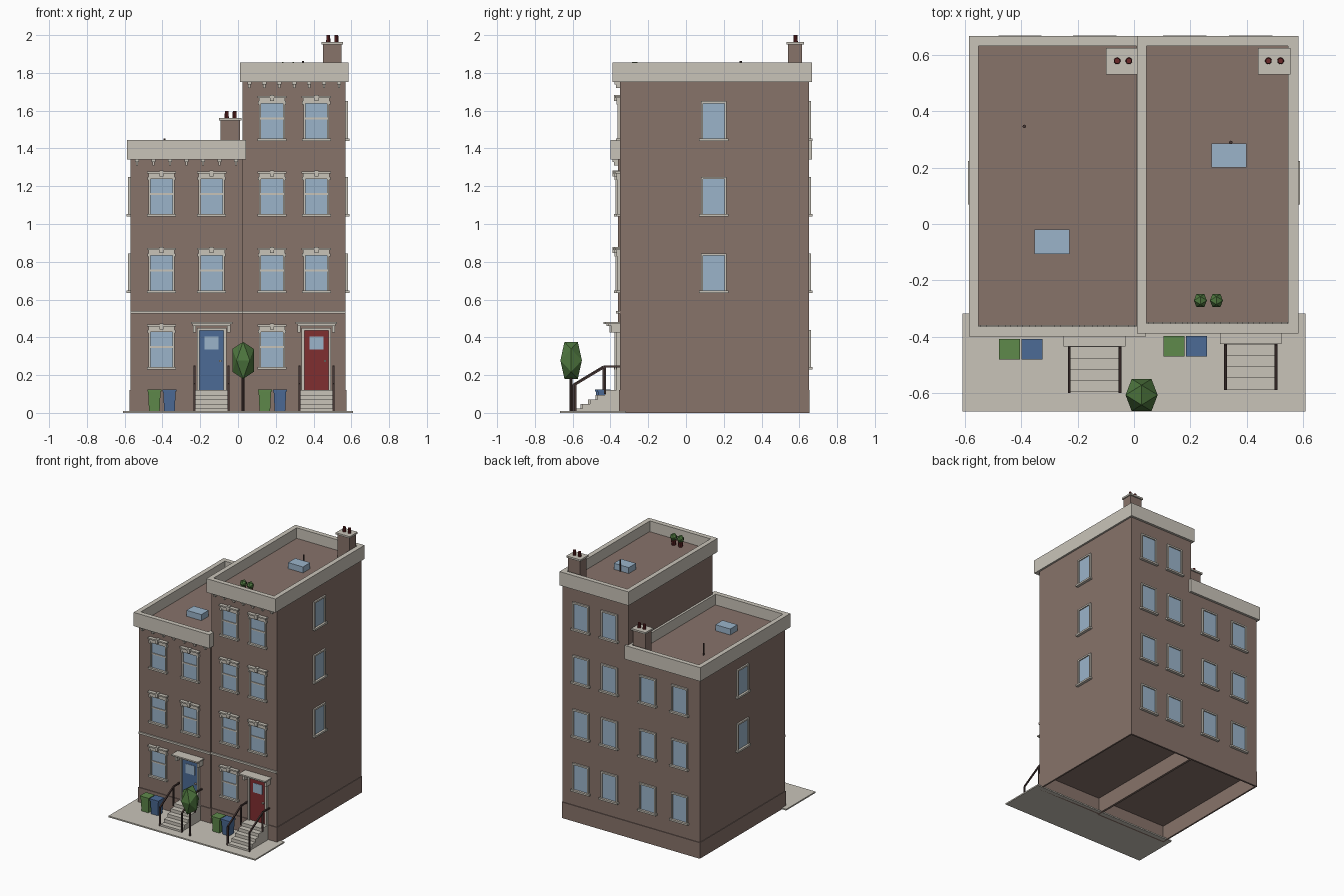
import bpy, bmesh, math
from mathutils import Matrix, Vector

if "Cube" in bpy.data.objects:
    bpy.data.objects.remove(bpy.data.objects["Cube"])


def material(name, rgb):
    m = bpy.data.materials.new(name)
    lin = [(c / 255 / 12.92) if c < 11 else ((c / 255 + 0.055) / 1.055) ** 2.4 for c in rgb]
    m.diffuse_color = (*lin, 1)
    m.use_nodes = True
    m.node_tree.nodes["Principled BSDF"].inputs["Base Color"].default_value = m.diffuse_color
    return m


BRICK = material("brick", (135, 115, 106))
STONE = material("pale stone", (201, 196, 185))
GLASS = material("window glass", (155, 180, 202))
BLUE = material("blue paint", (76, 107, 150))
RED = material("red paint", (128, 46, 48))
GREEN = material("bin green", (95, 138, 75))
LEAF = material("leaf green", (78, 118, 62))
DARK = material("dark metal", (72, 56, 54))
CLAY = material("dark clay", (108, 42, 42))

parts = {}
I = Matrix.Identity(4)


def part(name, mat):
    if name not in parts:
        parts[name] = (bmesh.new(), mat)
    return parts[name][0]


def box(name, mat, x0, x1, y0, y1, z0, z1, M=I, taper=1.0):
    bm = part(name, mat)
    vs = bmesh.ops.create_cube(bm, size=1)["verts"]
    for v in vs:
        k = taper if v.co.z < 0 else 1
        v.co = M @ Vector(((x0 + x1) / 2 + v.co.x * k * (x1 - x0),
                           (y0 + y1) / 2 + v.co.y * k * (y1 - y0),
                           (z0 + z1) / 2 + v.co.z * (z1 - z0)))


def ring(name, mat, o, i, z0, z1):
    """Rectangular wall loop between outer and inner (x0, x1, y0, y1)."""
    box(name, mat, o[0], o[1], o[2], i[2], z0, z1)
    box(name, mat, o[0], o[1], i[3], o[3], z0, z1)
    box(name, mat, o[0], i[0], i[2], i[3], z0, z1)
    box(name, mat, i[1], o[1], i[2], i[3], z0, z1)


def rod(name, mat, x, y, z0, z1, r, r2=None, n=10):
    bmesh.ops.create_cone(part(name, mat), cap_ends=True, segments=n, radius1=r,
                          radius2=r if r2 is None else r2, depth=z1 - z0,
                          matrix=Matrix.Translation((x, y, (z0 + z1) / 2)))


def bar(name, mat, a, b, t):
    a, b = Vector(a), Vector(b)
    q = (b - a).to_track_quat('Z', 'Y').to_matrix().to_4x4()
    box(name, mat, -t, t, -t, t, 0, (b - a).length, Matrix.Translation(a) @ q)


def foliage(name, x, y, z, rx, rz):
    """Twenty-sided crown with an edge on top."""
    bm, p = part(name, LEAF), 1.618
    vs = []
    for a in (-1, 1):
        for b in (-p, p):
            for c in ((0, a, b), (a, b, 0), (b, 0, a)):
                vs.append(bm.verts.new((x + c[0] * rx / p, y + c[1] * rx / p, z + c[2] * rz / p)))
    bmesh.ops.convex_hull(bm, input=vs)


def wall(x, y, deg):
    return Matrix.Translation((x, y, 0)) @ Matrix.Rotation(math.radians(deg), 4, 'Z')


def window(M, u, z, hood=False):
    """Window on a wall whose outside is local -y."""
    box("window_glass", GLASS, u - .058, u + .058, -.004, .004, z + .005, z + .2, M)
    for s in (-1, 1):
        c = u + s * .0625
        box("window_frame", STONE, c - .0055, c + .0055, -.012, 0, z, z + .205, M)
    box("window_frame", STONE, u - .057, u + .057, -.012, 0, z + .193, z + .205, M)
    box("window_sill", STONE, u - .077, u + .077, -.021, 0, z - .006, z + .007, M)
    if hood:
        box("window_rail", STONE, u - .057, u + .057, -.009, 0, z + .108, z + .118, M)
        box("window_hood", STONE, u - .07, u + .07, -.018, 0, z + .205, z + .222, M)
        box("window_hood", STONE, u - .078, u + .078, -.026, 0, z + .222, z + .232, M)
        box("window_keystone", STONE, u - .01, u + .01, -.03, 0, z + .207, z + .238, M)
        for s in (-1, 1):
            c = u + s * .068
            box("window_hood", STONE, c - .007, c + .007, -.018, 0, z + .188, z + .205, M)


def house(tag, x0, x1, yf, roof, par_z, par_out, par_in, cols, rows, door_mat, side):
    # Brick body, open plinth and parapet
    box(tag + "_body", BRICK, x0, x1, yf, .65, .12, roof)
    ring(tag + "_plinth", BRICK, (x0 - .004, x1 + .004, yf - .005, .655),
         (x0 + .008, x1 - .008, yf + .008, .642), 0, .12)
    ring(tag + "_parapet", STONE, par_out, par_in, par_z, par_z + .103)
    # Eaves brackets and string course
    for i in range(7):
        x = x0 + .035 + i * (x1 - x0 - .07) / 6
        box("eaves_bracket", STONE, x - .006, x + .006, yf - .02, yf, par_z - .03, par_z)
        box("eaves_bracket", STONE, x - .011, x + .011, yf - .028, yf, par_z - .012, par_z)
    box("string_course", STONE, x0, x1, yf - .01, yf, .525, .54)
    # Windows on front, back and outer side
    front, back = wall(0, yf, 0), wall(0, .65, 180)
    for c, u in enumerate(cols):
        for r, z in enumerate(rows):
            if not (c == 1 and r == 0):
                window(front, u, z, True)
            window(back, -u, z)
    M = wall(.57, .147, 90) if side > 0 else wall(-.57, .147, -90)
    for z in rows[1:]:
        window(M, 0, z)
    # Door, surround and canopy
    d = cols[1]
    box(tag + "_door", door_mat, d - .064, d + .064, -.006, 0, .12, .435, front)
    box("door_glass", GLASS, d - .037, d + .037, -.009, 0, .335, .405, front)
    box("door_knob", STONE, d + .04, d + .052, -.018, 0, .27, .28, front)
    for s in (-1, 1):
        c = d + s * .071
        box("door_surround", STONE, c - .007, c + .007, -.018, 0, .12, .435, front)
        c = d + s * .091
        box("canopy_bracket", STONE, c - .008, c + .008, -.045, 0, .425, .46, front)
    box("door_surround", STONE, d - .078, d + .078, -.018, 0, .435, .449, front)
    box("door_canopy", STONE, d - .1, d + .1, -.06, 0, .46, .47, front)
    box("door_canopy", STONE, d - .11, d + .11, -.076, 0, .47, .48, front)
    # Steps and handrails
    for i in range(5):
        box("steps", STONE, d - .085, d + .085, -.238 + i * .04, 0,
            max(.01, i * .024), (i + 1) * .024, front)
    for s in (-1, 1):
        x = d + s * .09
        pts = [(x, yf - .236, .15), (x, yf - .078, .245), (x, yf, .245)]
        for a, b in zip(pts, pts[1:]):
            bar("handrail", DARK, a, b, .005)
        bar("handrail", DARK, (x, yf - .236, .01), pts[0], .005)
        bar("handrail", DARK, (x, yf - .078, .1), pts[1], .005)
    # Wheeled bins
    b = cols[0]
    for off, m, n in ((-.038, GREEN, "green_bin"), (.042, BLUE, "blue_bin")):
        x, y = b + off, yf - .085
        box(n, m, x - .033, x + .033, y - .032, y + .032, .01, .112, taper=.85)
        box(n + "_lid", m, x - .037, x + .037, y - .036, y + .036, .112, .125)


def chimney(x0, x1, z0, z1, pots):
    box("chimney", BRICK, x0, x1, .54, .615, z0, z1)
    box("chimney_cap", STONE, x0 - .008, x1 + .008, .531, .625, z1, z1 + .013)
    for x in pots:
        rod("chimney_pot", CLAY, x, .58, z1 + .013, z1 + .05, .012, .01)


ROWS = [.235, .64, 1.045, 1.445]
house("left_house", -.57, .025, -.36, 1.365, 1.341, (-.587, .042, -.4, .668),
      (-.552, .008, -.364, .633), (-.405, -.14), ROWS[:3], BLUE, -1)
house("right_house", .025, .57, -.35, 1.775, 1.751, (.01, .584, -.39, .668),
      (.045, .548, -.354, .633), (.18, .415), ROWS, RED, 1)

# Roof items
chimney(-.092, .01, 1.36, 1.548, (-.06, -.018))
chimney(.449, .549, 1.77, 1.95, (.478, .521))
for x, y, z in ((-.292, -.063, 1.365), (.338, .243, 1.775)):
    box("skylight", GLASS, x - .062, x + .062, y - .043, y + .043, z, z + .045)
for x, y, z in ((-.39, .347, 1.365), (.344, .29, 1.775)):
    rod("vent_pipe", DARK, x, y, z, z + .087, .006)
for x in (.236, .293):
    rod("plant_pot", CLAY, x, -.272, 1.775, 1.81, .015, .019)
    foliage("roof_plant", x, -.272, 1.833, .023, .025)

# Pavement and street tree
box("pavement", STONE, -.61, .61, -.667, -.318, 0, .01)
rod("tree_trunk", DARK, .027, -.608, .01, .22, .008, n=8)
foliage("tree_crown", .027, -.608, .278, .057, .098)

# Turn every part into an object
for name, (bm, mat) in parts.items():
    bmesh.ops.recalc_face_normals(bm, faces=bm.faces)
    me = bpy.data.meshes.new(name)
    bm.to_mesh(me)
    bm.free()
    me.materials.append(mat)
    bpy.context.collection.objects.link(bpy.data.objects.new(name, me))
